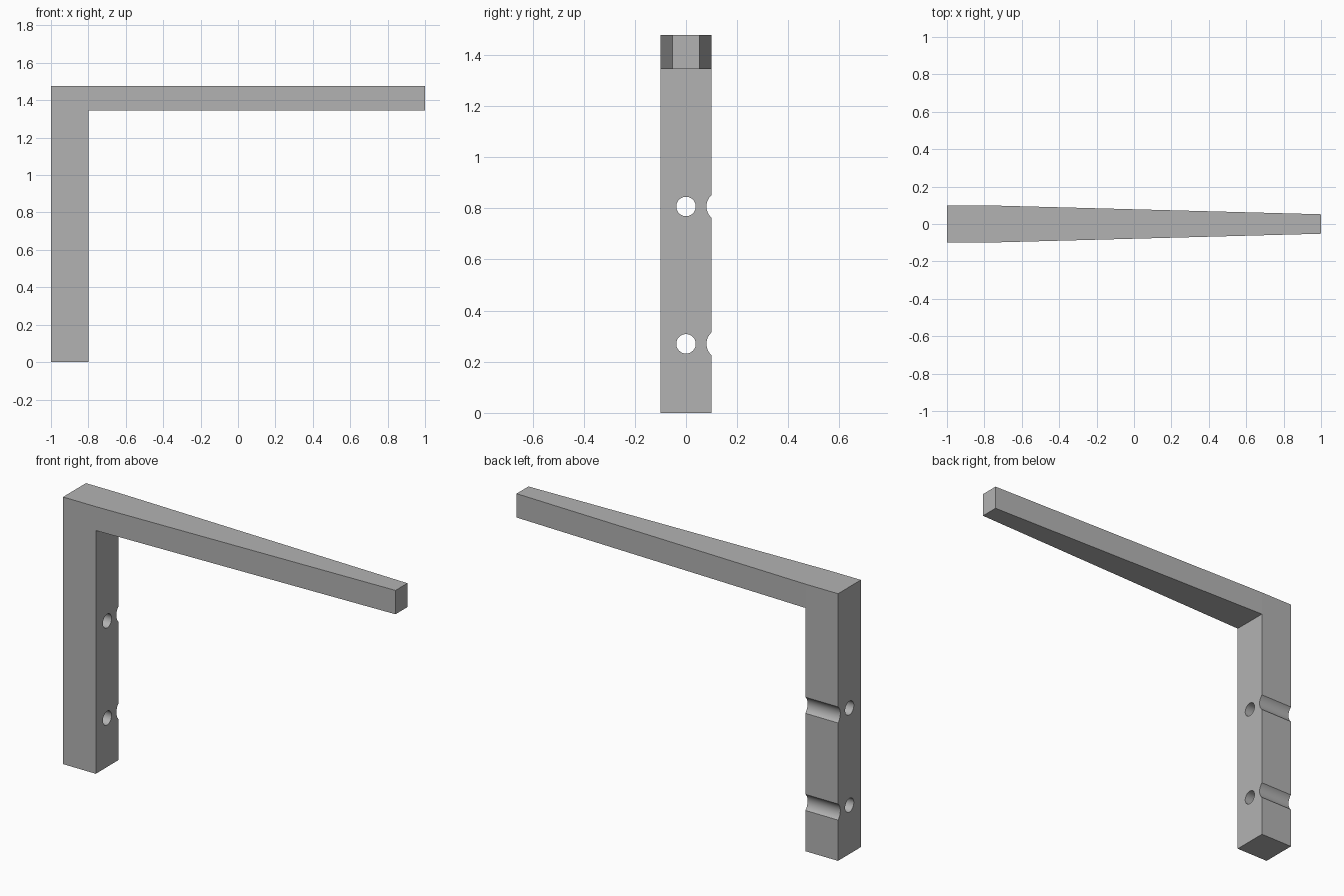
import bpy, bmesh
from math import pi

cube = bpy.data.objects.get("Cube")
if cube:
    bpy.data.objects.remove(cube, do_unlink=True)

HALF, TIP = 0.1, 0.052          # half depth of post and of arm tip
INNER, UNDER, TOP = -0.8, 1.345, 1.477

grey = bpy.data.materials.new("plain grey")
grey.use_nodes = True
colour = (0.45, 0.45, 0.45, 1)
grey.diffuse_color = colour
grey.node_tree.nodes["Principled BSDF"].inputs["Base Color"].default_value = colour

# Bracket: post, corner and arm panels extruded through the depth
bm = bmesh.new()
for x0, x1, z0, z1 in ((-1, INNER, 0, UNDER), (-1, INNER, UNDER, TOP), (INNER, 1, UNDER, TOP)):
    bm.faces.new([bm.verts.new((x, -HALF, z)) for x, z in ((x0, z0), (x1, z0), (x1, z1), (x0, z1))])
bmesh.ops.remove_doubles(bm, verts=bm.verts, dist=0.0001)
extruded = bmesh.ops.extrude_face_region(bm, geom=bm.faces[:], use_keep_orig=True)
new_verts = [g for g in extruded["geom"] if isinstance(g, bmesh.types.BMVert)]
bmesh.ops.translate(bm, verts=new_verts, vec=(0, 2 * HALF, 0))

# Taper the arm towards its tip
for v in bm.verts:
    if v.co.x > 0.9:
        v.co.y *= TIP / HALF
bmesh.ops.recalc_face_normals(bm, faces=bm.faces)
mesh = bpy.data.meshes.new("bracket")
bm.to_mesh(mesh)
bm.free()
mesh.materials.append(grey)
bracket = bpy.data.objects.new("bracket", mesh)
bpy.context.collection.objects.link(bracket)


def drill(name, radius, y, z):
    """Cut a round channel along x through the post."""
    bpy.ops.mesh.primitive_cylinder_add(vertices=48, radius=radius, depth=0.5,
                                        location=(-0.9, y, z), rotation=(0, pi / 2, 0))
    cutter = bpy.context.object
    cutter.name = name
    cutter.data.materials.append(grey)
    cutter.hide_render = True
    cut = bracket.modifiers.new(name, 'BOOLEAN')
    cut.operation, cut.solver, cut.object = 'DIFFERENCE', 'EXACT', cutter
    bpy.ops.object.select_all(action='DESELECT')
    bracket.select_set(True)
    bpy.context.view_layer.objects.active = bracket
    bpy.ops.object.modifier_apply(modifier=cut.name)
    bpy.data.objects.remove(cutter, do_unlink=True)


# Screw holes and the shallow grooves behind them
for z in (0.27, 0.807):
    drill("screw_hole", 0.038, 0, z)
    drill("back_groove", 0.06, 0.14, z)

bpy.ops.object.shade_smooth_by_angle(angle=0.4)
# Keep the slightly angled arm sides crisp and flat
for face in bracket.data.polygons:
    if face.area > 0.02:
        face.use_smooth = False
